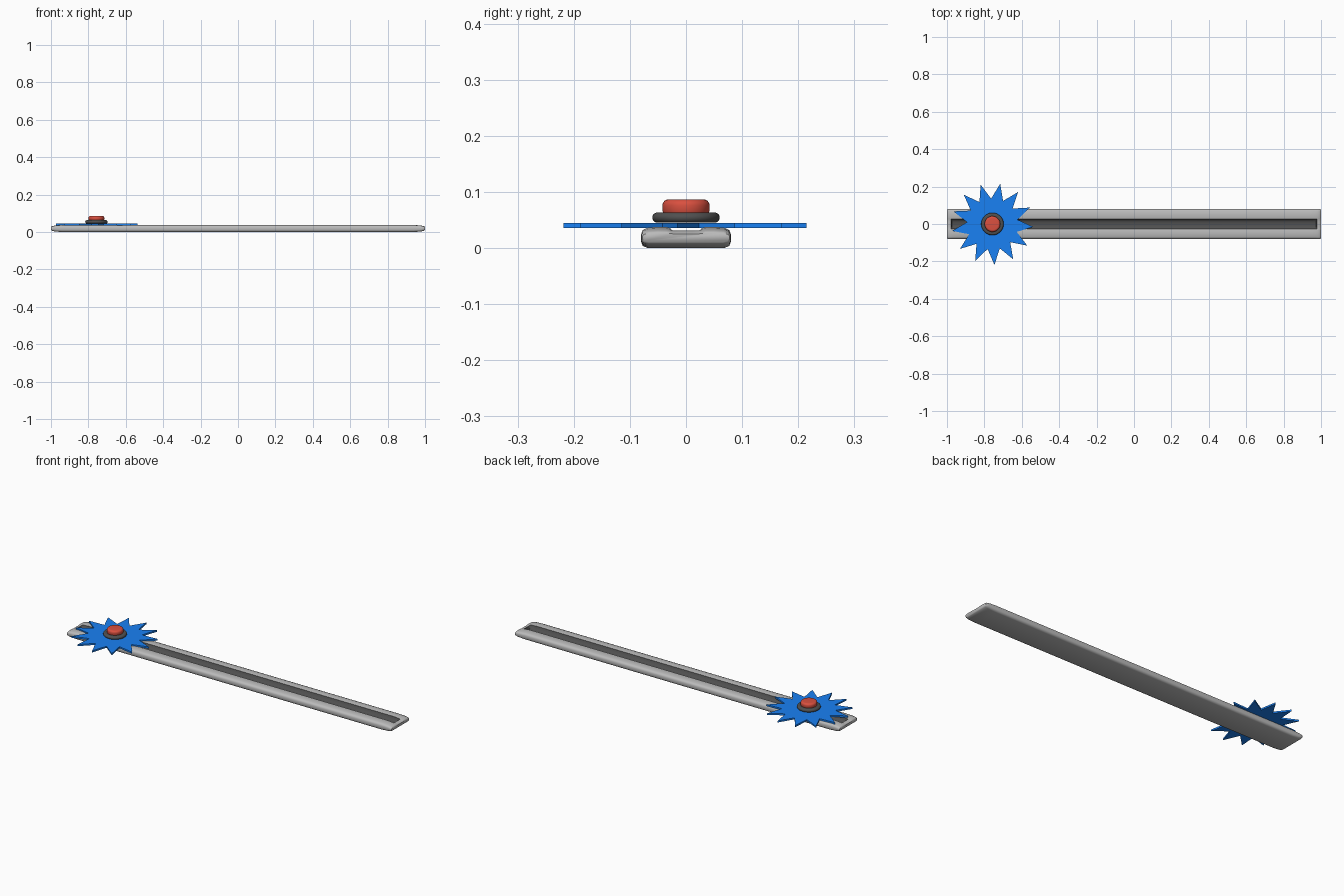
import bpy, bmesh
from math import sin, cos, pi, radians

if "Cube" in bpy.data.objects:
    bpy.data.objects.remove(bpy.data.objects["Cube"])

CX = -0.757  # centre of the blade and its knob


def material(name, rgb):
    m = bpy.data.materials.new(name)
    m.diffuse_color = (*rgb, 1)
    m.use_nodes = True
    m.node_tree.nodes["Principled BSDF"].inputs["Base Color"].default_value = m.diffuse_color
    return m


BLUE = material("blue", (0.01, 0.22, 0.9))
RED = material("red", (0.7, 0.08, 0.05))
DARK = material("dark_grey", (0.08, 0.08, 0.08))


def finish(bm, name, mats, angle=40):
    bmesh.ops.recalc_face_normals(bm, faces=bm.faces)
    me = bpy.data.meshes.new(name)
    bm.to_mesh(me)
    bm.free()
    ob = bpy.data.objects.new(name, me)
    bpy.context.collection.objects.link(ob)
    for m in mats:
        me.materials.append(m)
    bpy.ops.object.select_all(action='DESELECT')
    ob.select_set(True)
    bpy.context.view_layer.objects.active = ob
    bpy.ops.object.shade_smooth_by_angle(angle=radians(angle))
    return ob


# bar: soft cross-section lofted along x, with a sunken groove in the top
half = [(0.068, -1), (0.077, -0.8), (0.08, -0.4), (0.08, 0.3), (0.077, 0.7),
        (0.068, 0.92), (0.05, 1), (0.035, 0.98), (0.028, 0.9)]
groove = [(0.023, 0.1), (0.012, -0.15), (0, -0.2), (-0.012, -0.15), (-0.023, 0.1)]
profile = half + groove + [(-y, t) for y, t in reversed(half)]
g0, g1 = len(half), len(half) + len(groove)

# x, half thickness, width scale, groove present
ends = [(1.0, 0.008, 0.97, 0), (0.996, 0.0115, 0.99, 0), (0.985, 0.0145, 1, 0),
        (0.979, 0.0155, 1, 0), (0.973, 0.0163, 1, 1), (0.94, 0.019, 1, 1)]
stations = [(-x, h, s, g) for x, h, s, g in ends] + list(reversed(ends))

bm = bmesh.new()
rows = []
for x, h, s, g in stations:
    row = []
    for i, (y, t) in enumerate(profile):
        if g0 <= i < g1 and not g:
            t = 0.8
        row.append(bm.verts.new((x, y * s, 0.019 + h * t)))
    rows.append(row)
n = len(profile)
for k in range(len(rows) - 1):
    a, b = rows[k], rows[k + 1]
    sunken = stations[k][3] or stations[k + 1][3]
    for i in range(n):
        j = (i + 1) % n
        f = bm.faces.new((a[i], a[j], b[j], b[i]))
        f.material_index = int(bool(sunken) and g0 - 1 <= i < g1)
bm.faces.new(rows[0])
bm.faces.new(rows[-1])
grey = material("light_grey", (0.5, 0.5, 0.5))
finish(bm, "slotted_bar", [grey, DARK], 50)

# blade: flat thirteen-pointed star
bm = bmesh.new()
verts = []
for i in range(26):
    a = radians(79) + i * pi / 13
    r = 0.136 if i % 2 else 0.219
    verts.append(bm.verts.new((CX + r * cos(a), r * sin(a), 0.0355)))
face = bm.faces.new(verts)
top = bmesh.ops.extrude_face_region(bm, geom=[face])
bmesh.ops.translate(bm, vec=(0, 0, 0.009),
                    verts=[v for v in top['geom'] if isinstance(v, bmesh.types.BMVert)])
finish(bm, "star_blade", [BLUE], 15)


def turned(name, pts, mat):
    """Solid of revolution around the blade axis from (radius, z) points."""
    bm = bmesh.new()
    vs = [bm.verts.new((CX + r, 0, z)) for r, z in pts]
    edges = [bm.edges.new(p) for p in zip(vs, vs[1:])]
    bmesh.ops.spin(bm, geom=vs + edges, cent=(CX, 0, 0), axis=(0, 0, 1),
                   angle=2 * pi, steps=48, use_merge=False)
    bmesh.ops.remove_doubles(bm, verts=bm.verts, dist=0.00002)
    return finish(bm, name, [mat])


# washer under the knob
ring = [(0.051 + 0.009 * cos(a * pi / 10), 0.0545 + 0.009 * sin(a * pi / 10))
        for a in range(-5, 6)]
turned("washer", [(0, 0.0455)] + ring + [(0, 0.0635)], DARK)

# red knob with rounded rim
rim = [(0.031 + 0.011 * cos(a * pi / 12), 0.076 + 0.011 * sin(a * pi / 12))
       for a in range(0, 7)]
turned("knob", [(0, 0.06), (0.039, 0.06), (0.042, 0.066)] + rim + [(0, 0.087)], RED)
